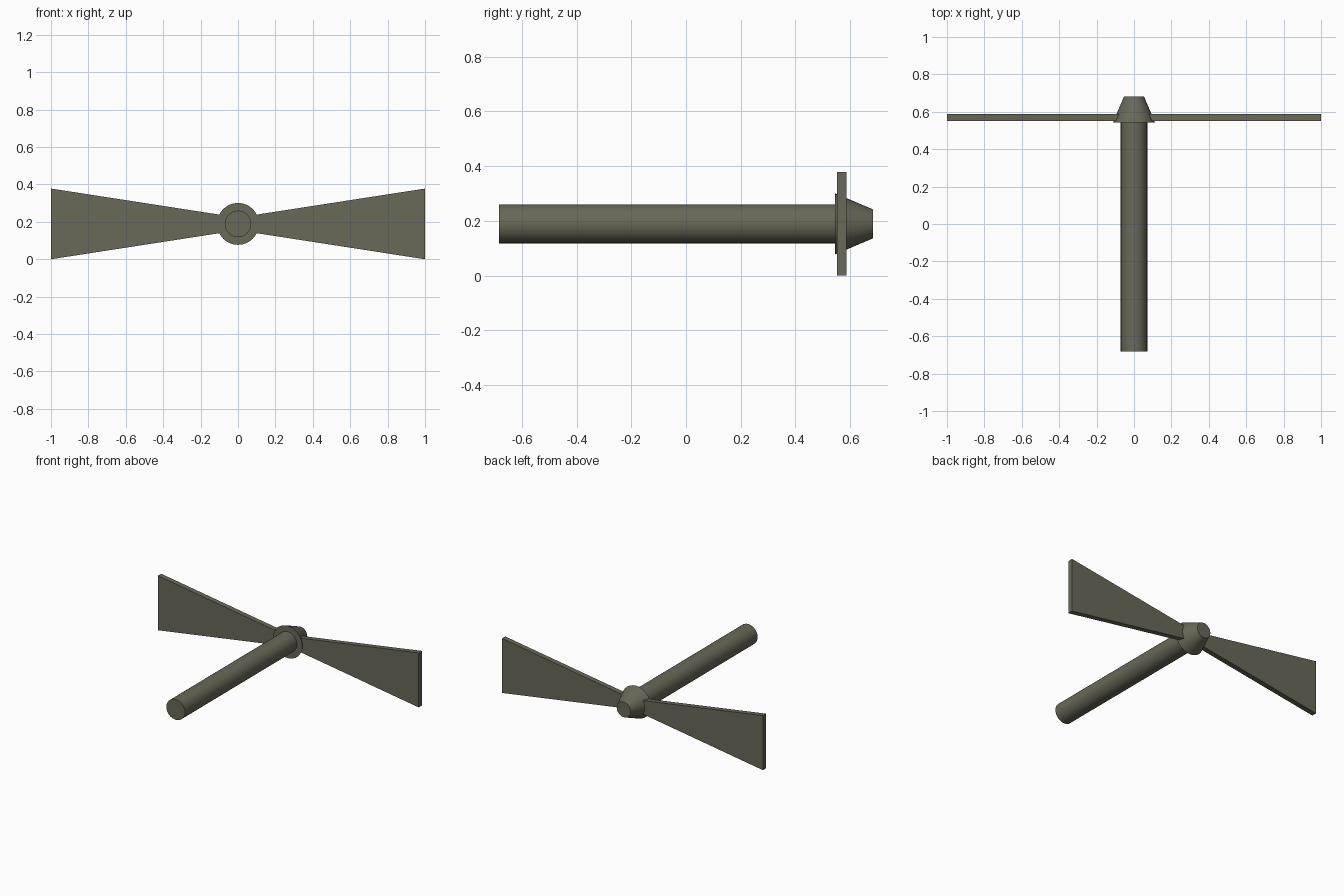
import bpy, bmesh, math
from mathutils import Matrix

if "Cube" in bpy.data.objects:
    bpy.data.objects.remove(bpy.data.objects["Cube"])

Z = 0.189  # height of the rotation axis

mat = bpy.data.materials.new("olive grey")
mat.diffuse_color = (0.138, 0.138, 0.098, 1)
mat.use_nodes = True
mat.node_tree.nodes["Principled BSDF"].inputs["Base Color"].default_value = mat.diffuse_color


def finish(name, bm, smooth=False):
    bmesh.ops.recalc_face_normals(bm, faces=bm.faces)
    mesh = bpy.data.meshes.new(name)
    bm.to_mesh(mesh)
    bm.free()
    mesh.materials.append(mat)
    ob = bpy.data.objects.new(name, mesh)
    bpy.context.collection.objects.link(ob)
    if smooth:
        bpy.ops.object.select_all(action='DESELECT')
        ob.select_set(True)
        bpy.context.view_layer.objects.active = ob
        bpy.ops.object.shade_smooth_by_angle(angle=math.radians(35))
    return ob


def round_part(name, y0, y1, r0, r1):
    """Capped cone or cylinder along y."""
    bm = bmesh.new()
    m = Matrix.Translation((0, (y0 + y1) / 2, Z)) @ Matrix.Rotation(-math.pi / 2, 4, 'X')
    bmesh.ops.create_cone(bm, cap_ends=True, segments=32, radius1=r0, radius2=r1,
                          depth=y1 - y0, matrix=m)
    return finish(name, bm, True)


def blade(name, side):
    """Flat blade widening from the hub to the tip."""
    bm = bmesh.new()
    pts = [(0.05, 0.042), (1.0, 0.189), (1.0, -0.189), (0.05, -0.042)]
    face = bm.faces.new([bm.verts.new((side * x, 0.551, Z + z)) for x, z in pts])
    ext = bmesh.ops.extrude_face_region(bm, geom=[face])
    verts = [g for g in ext["geom"] if isinstance(g, bmesh.types.BMVert)]
    bmesh.ops.translate(bm, verts=verts, vec=(0, 0.036, 0))
    return finish(name, bm)


# Shaft and tapered hub
round_part("shaft", -0.683, 0.56, 0.071, 0.071)
round_part("hub", 0.544, 0.683, 0.112, 0.053)

# Two blades
blade("right_blade", 1)
blade("left_blade", -1)
